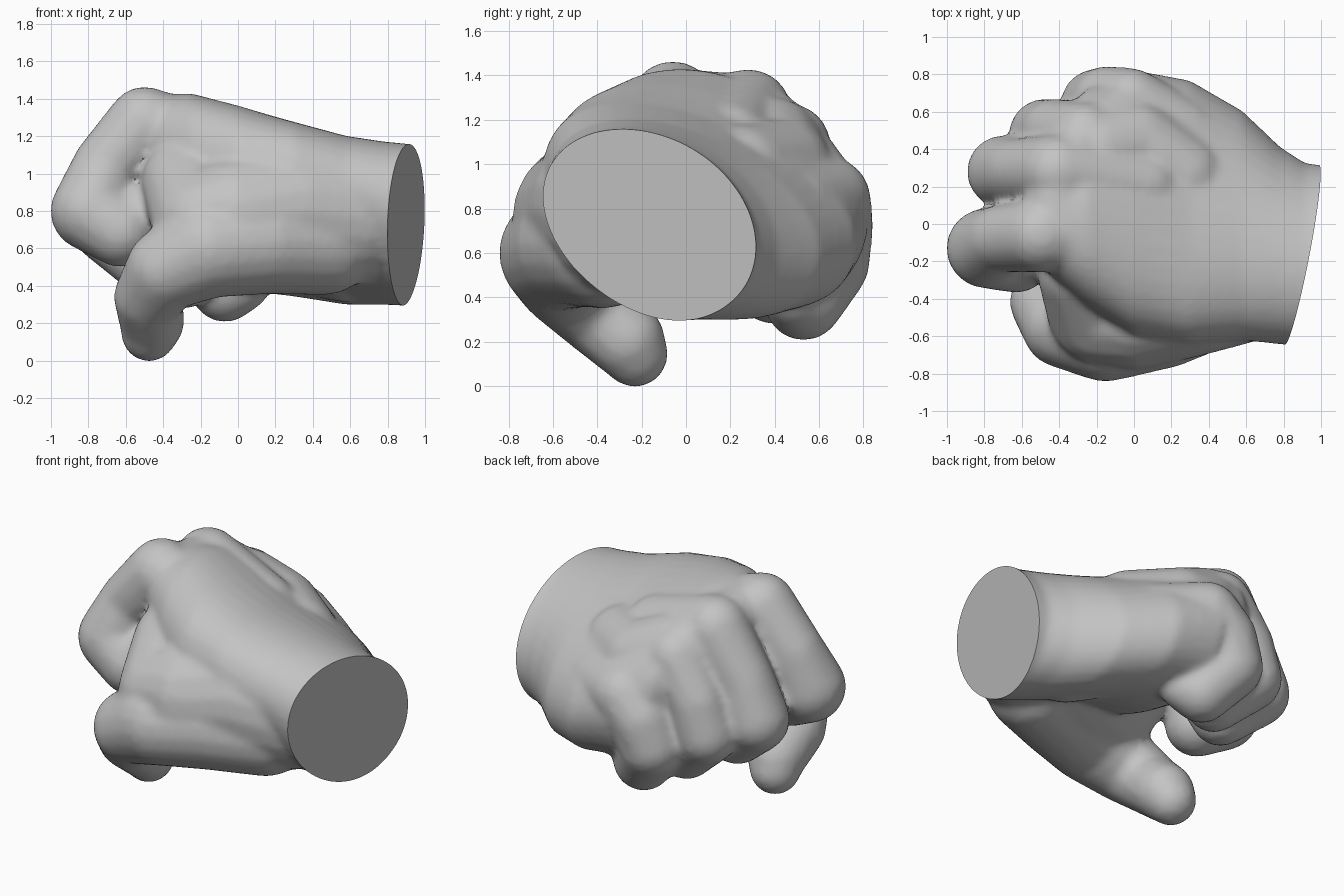
import bpy, bmesh, math
from mathutils import Vector

cube = bpy.data.objects.get("Cube")
if cube:
    bpy.data.objects.remove(cube, do_unlink=True)

skin = bpy.data.materials.new("plain grey")
skin.use_nodes = True
GREY = (0.55, 0.55, 0.55, 1)
skin.diffuse_color = GREY
skin.node_tree.nodes["Principled BSDF"].inputs["Base Color"].default_value = GREY
skin.node_tree.nodes["Principled BSDF"].inputs["Roughness"].default_value = 0.8

bm = bmesh.new()


def sphere_points(x, y, z, r, rows=10, cols=20):
    pts = [Vector((x, y, z + r)), Vector((x, y, z - r))]
    for i in range(1, rows):
        t = math.pi * i / rows
        for j in range(cols):
            a = 2 * math.pi * j / cols
            pts.append(Vector((x + r * math.sin(t) * math.cos(a),
                               y + r * math.sin(t) * math.sin(a),
                               z + r * math.cos(t))))
    return pts


def limb(joints):
    """Chain of tapered capsules through (x, y, z, radius) joints."""
    for a, b in zip(joints, joints[1:]):
        verts = [bm.verts.new(p) for p in sphere_points(*a) + sphere_points(*b)]
        bmesh.ops.convex_hull(bm, input=verts)
        loose = [v for v in verts if v.is_valid and not v.link_faces]
        bmesh.ops.delete(bm, geom=loose, context='VERTS')


def loft(sections, n=40):
    """Rolled ovals (x, y, z, half width, half height, roll, power) joined along x."""
    rings = []
    for x, y, z, a, b, roll, power in sections:
        c, s = math.cos(math.radians(roll)), math.sin(math.radians(roll))
        ring = []
        for i in range(n):
            t = 2 * math.pi * i / n
            u = a * math.copysign(abs(math.cos(t)) ** power, math.cos(t))
            v = b * math.copysign(abs(math.sin(t)) ** power, math.sin(t))
            ring.append(bm.verts.new((x, y + u * c - v * s, z + u * s + v * c)))
        rings.append(ring)
    for r0, r1 in zip(rings, rings[1:]):
        for i in range(n):
            j = (i + 1) % n
            bm.faces.new((r0[i], r0[j], r1[j], r1[i]))
    bm.faces.new(rings[0][::-1])
    bm.faces.new(rings[-1])


# Forearm stump, palm and back of the hand
loft([
    (1.20, -0.185, 0.725, 0.51, 0.40, -30, 1),
    (0.92, -0.17, 0.725, 0.52, 0.40, -30, 1),
    (0.78, -0.115, 0.735, 0.56, 0.395, -28, 1),
    (0.58, -0.01, 0.75, 0.65, 0.385, -25, 0.95),
    (0.30, 0.06, 0.81, 0.74, 0.385, -22, 0.9),
    (0.00, 0.11, 0.87, 0.735, 0.435, -20, 0.9),
    (-0.25, 0.14, 0.985, 0.60, 0.405, -21, 0.92),
    (-0.45, 0.13, 1.10, 0.41, 0.30, -23, 0.95),
    (-0.56, 0.10, 1.16, 0.20, 0.15, -20, 1),
])

# Fingers from knuckle to curled tip: index, middle, ring, little
limb([(0.05, -0.06, 1.08, 0.20), (-0.50, -0.06, 1.265, 0.20), (-0.71, -0.08, 1.03, 0.18),
      (-0.79, -0.13, 0.80, 0.215), (-0.63, -0.18, 0.69, 0.19), (-0.53, -0.17, 0.82, 0.125)])
limb([(0.05, 0.20, 1.08, 0.20), (-0.41, 0.28, 1.23, 0.20), (-0.61, 0.28, 0.95, 0.18),
      (-0.70, 0.28, 0.72, 0.195), (-0.50, 0.19, 0.54, 0.18), (-0.38, 0.15, 0.65, 0.14)])
limb([(0.15, 0.34, 0.93, 0.20), (-0.26, 0.46, 1.08, 0.195), (-0.42, 0.49, 0.85, 0.18),
      (-0.48, 0.48, 0.65, 0.19), (-0.28, 0.39, 0.45, 0.17), (-0.15, 0.35, 0.54, 0.14)])
limb([(0.25, 0.46, 0.78, 0.22), (-0.02, 0.64, 0.84, 0.195), (-0.14, 0.65, 0.72, 0.195),
      (-0.20, 0.635, 0.56, 0.195), (-0.07, 0.53, 0.385, 0.18), (0.04, 0.48, 0.40, 0.13)])

# Knuckle ridge and flesh over the outer back of the hand
limb([(-0.45, -0.06, 1.25, 0.18), (-0.38, 0.28, 1.23, 0.18), (-0.23, 0.46, 1.07, 0.18),
      (0.00, 0.63, 0.84, 0.18)])
limb([(0.25, 0.25, 0.94, 0.24), (0.00, 0.42, 0.97, 0.245), (-0.20, 0.38, 1.06, 0.245)])

# Thumb with its fleshy base
limb([(0.46, -0.37, 0.63, 0.28), (0.15, -0.49, 0.64, 0.285), (-0.15, -0.58, 0.60, 0.265),
      (-0.38, -0.55, 0.49, 0.22), (-0.48, -0.42, 0.34, 0.185),
      (-0.46, -0.27, 0.21, 0.175), (-0.475, -0.23, 0.145, 0.15)])

# Web between thumb and index finger, and heel of the palm
limb([(0.60, -0.27, 0.76, 0.36), (0.28, -0.33, 0.80, 0.385), (0.00, -0.44, 0.76, 0.345),
      (-0.18, -0.47, 0.74, 0.285), (-0.28, -0.25, 0.95, 0.24)])
limb([(0.58, 0.06, 0.51, 0.20), (0.32, 0.28, 0.56, 0.20), (0.08, 0.55, 0.68, 0.23)])

bmesh.ops.recalc_face_normals(bm, faces=bm.faces)
source = bpy.data.meshes.new("fist")
bm.to_mesh(source)
bm.free()
fist = bpy.data.objects.new("fist", source)
bpy.context.collection.objects.link(fist)

# Merge everything into one continuous skin
remesh = fist.modifiers.new("merge", 'REMESH')
remesh.mode = 'VOXEL'
remesh.voxel_size = 0.022
soften = fist.modifiers.new("soften", 'SMOOTH')
soften.factor = 0.5
soften.iterations = 8
graph = bpy.context.evaluated_depsgraph_get()
merged = bpy.data.meshes.new_from_object(fist.evaluated_get(graph))
fist.modifiers.clear()
fist.data = merged
bpy.data.meshes.remove(source)
merged.name = "fist"

# Slice the wrist flat and cap it
bm = bmesh.new()
bm.from_mesh(merged)
bmesh.ops.bisect_plane(bm, geom=bm.verts[:] + bm.edges[:] + bm.faces[:],
                       plane_co=(0.932, 0, 0.73), plane_no=(1, -0.213, -0.1),
                       clear_outer=True)
bmesh.ops.holes_fill(bm, edges=[e for e in bm.edges if e.is_boundary], sides=0)
bmesh.ops.recalc_face_normals(bm, faces=bm.faces)
bm.to_mesh(merged)
bm.free()

merged.materials.clear()
merged.materials.append(skin)
for p in merged.polygons:
    p.material_index = 0

bpy.ops.object.select_all(action='DESELECT')
fist.select_set(True)
bpy.context.view_layer.objects.active = fist
bpy.ops.object.shade_smooth_by_angle(angle=math.radians(40))
